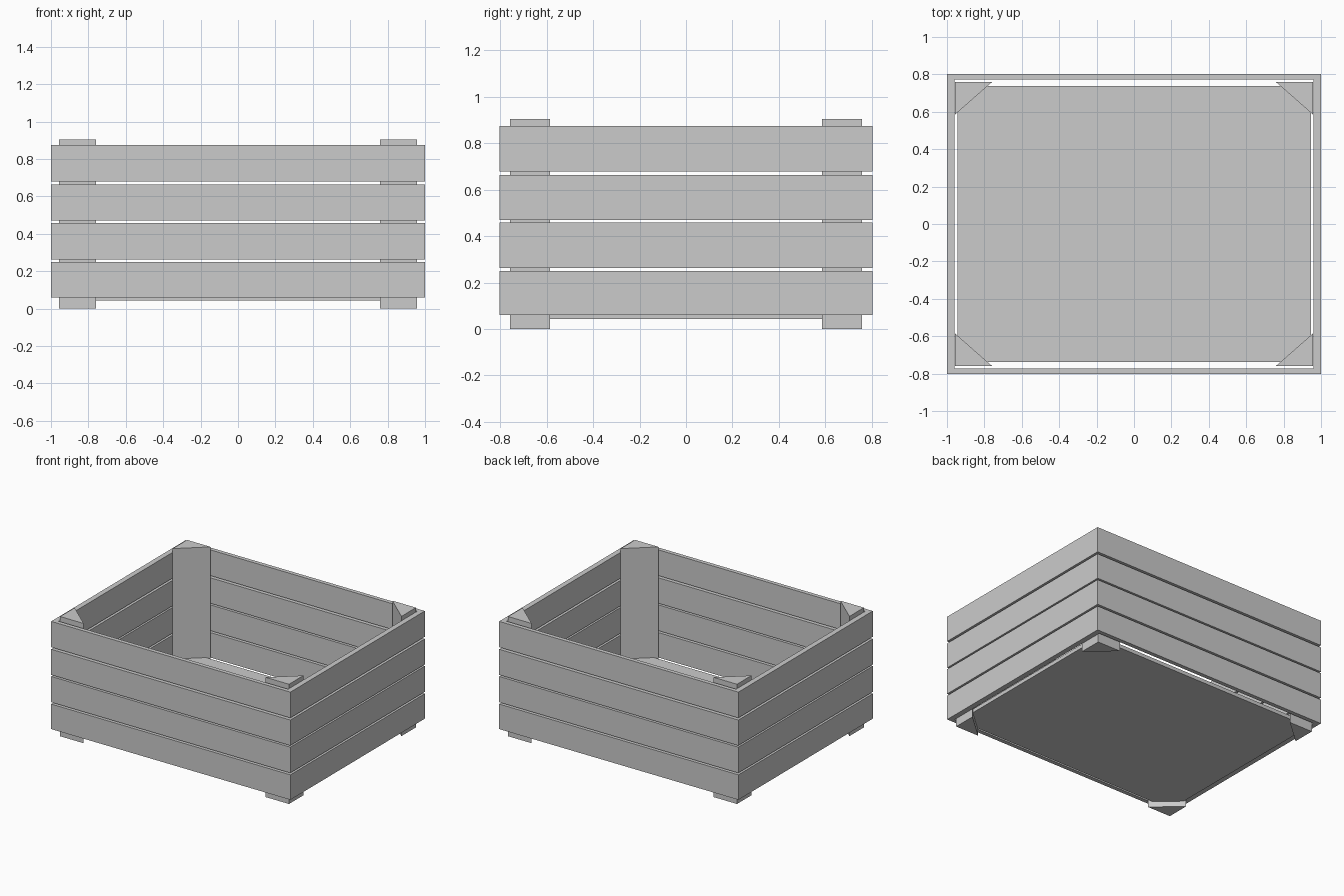
import bpy

if "Cube" in bpy.data.objects:
    bpy.data.objects.remove(bpy.data.objects["Cube"])

X, Y = 1.0, 0.803            # outer half sizes
TX, TY = 0.04, 0.031         # board thickness on the sides and on front/back


def prism(name, outline, z0, z1):
    """Closed solid from a counter-clockwise xy outline."""
    n = len(outline)
    verts = [(x, y, z) for z in (z0, z1) for x, y in outline]
    faces = [tuple(reversed(range(n))), tuple(range(n, 2 * n))]
    faces += [(i, (i + 1) % n, n + (i + 1) % n, n + i) for i in range(n)]
    mesh = bpy.data.meshes.new(name)
    mesh.from_pydata(verts, [], faces)
    obj = bpy.data.objects.new(name, mesh)
    bpy.context.collection.objects.link(obj)
    return obj


def box(name, x0, x1, y0, y1, z0, z1):
    return prism(name, [(x0, y0), (x1, y0), (x1, y1), (x0, y1)], z0, z1)


# Four rows of wall slats: long boards cap the ends of the side boards
rows = [(0.06, 0.249), (0.263, 0.458), (0.47, 0.663), (0.679, 0.874)]
for i, (z0, z1) in enumerate(rows, 1):
    box(f"front_slat_{i}", -X, X, -Y, -Y + TY, z0, z1)
    box(f"back_slat_{i}", -X, X, Y - TY, Y, z0, z1)
    box(f"left_slat_{i}", -X, -X + TX, -Y + TY, Y - TY, z0, z1)
    box(f"right_slat_{i}", X - TX, X, -Y + TY, Y - TY, z0, z1)

# Floor panel
box("floor_panel", -0.945, 0.945, -0.737, 0.737, 0.042, 0.07)

# Triangular corner posts, which also serve as feet
for sx, side in ((-1, "left"), (1, "right")):
    for sy, end in ((-1, "front"), (1, "back")):
        tri = [(0.957, 0.585), (0.957, 0.758), (0.76, 0.758)]
        pts = [(sx * x, sy * y) for x, y in tri]
        if sx * sy < 0:
            pts.reverse()
        prism(f"{end}_{side}_corner_post", pts, 0.0, 0.905)
